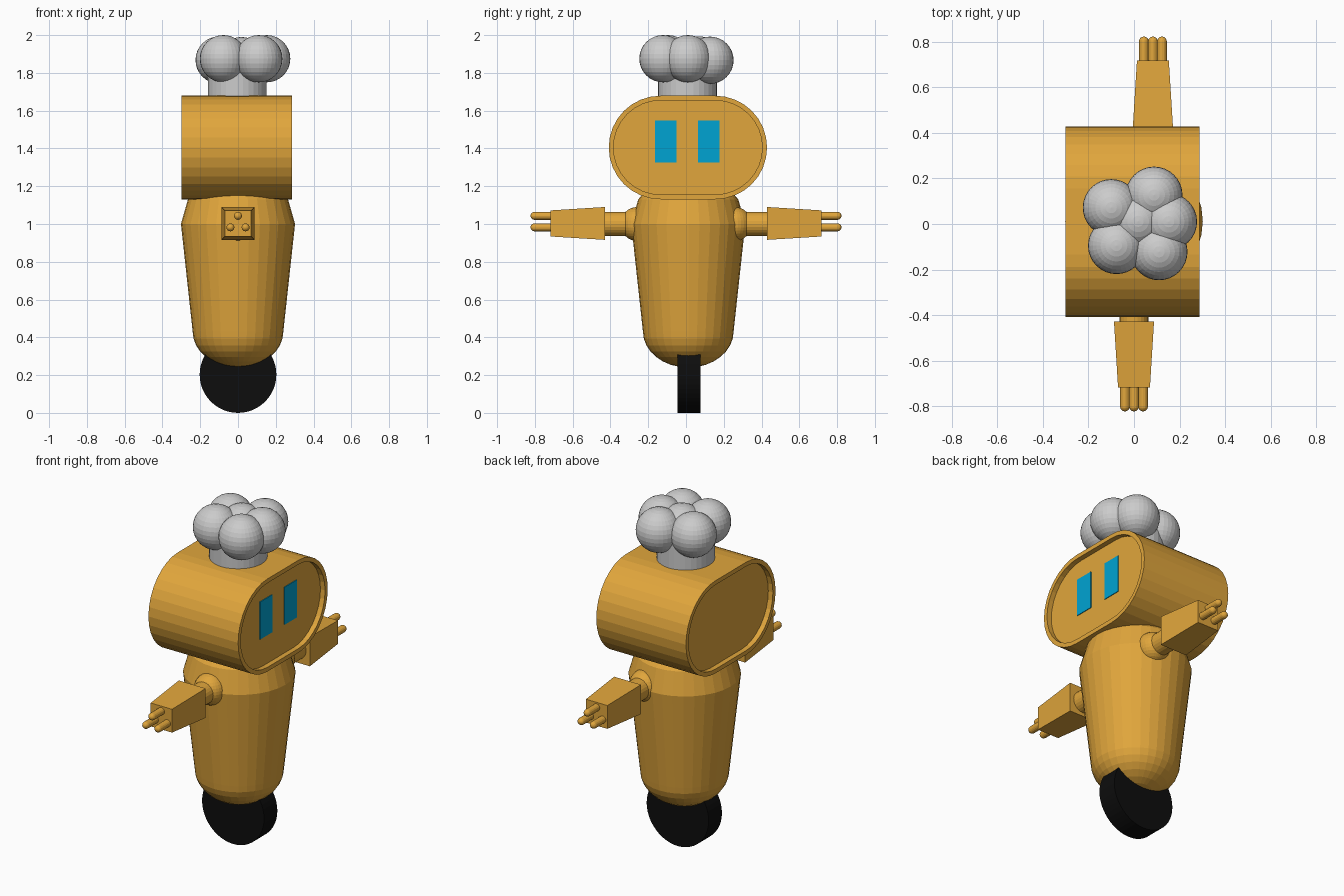
import bpy, bmesh
from math import sin, cos, pi
from mathutils import Vector

if "Cube" in bpy.data.objects:
    bpy.data.objects.remove(bpy.data.objects["Cube"])


def material(name, rgb):
    m = bpy.data.materials.new(name)
    m.diffuse_color = (*rgb, 1)
    m.use_nodes = True
    m.node_tree.nodes["Principled BSDF"].inputs["Base Color"].default_value = m.diffuse_color
    return m


ORANGE = material("orange_paint", (0.75, 0.38, 0.045))
BLUE = material("blue_light", (0.0, 0.37, 0.65))
BLACK = material("black_rubber", (0.004, 0.004, 0.004))


def loft(name, rings, mat=None):
    """Skin a stack of equal-length point rings and cap both ends."""
    bm = bmesh.new()
    loops = [[bm.verts.new(p) for p in ring] for ring in rings]
    n = len(loops[0])
    for a, b in zip(loops, loops[1:]):
        for i in range(n):
            j = (i + 1) % n
            bm.faces.new((a[i], a[j], b[j], b[i]))
    bm.faces.new(loops[0][::-1])
    bm.faces.new(loops[-1])
    bmesh.ops.recalc_face_normals(bm, faces=bm.faces)
    me = bpy.data.meshes.new(name)
    bm.to_mesh(me)
    bm.free()
    ob = bpy.data.objects.new(name, me)
    bpy.context.collection.objects.link(ob)
    if mat:
        me.materials.append(mat)
    return ob


def turned(name, profile, origin, axis, mat=None, n=24):
    """Revolve (radius, height) points about an axis through origin."""
    turn = Vector((0, 0, 1)).rotation_difference(Vector(axis))
    rings = [[Vector(origin) + turn @ Vector((r * cos(2 * pi * i / n), r * sin(2 * pi * i / n), h))
              for i in range(n)] for r, h in profile]
    return loft(name, rings, mat)


def sphere(name, loc, r, mat=None):
    bpy.ops.mesh.primitive_uv_sphere_add(segments=32, ring_count=16, radius=r, location=loc)
    ob = bpy.context.object
    ob.name = name
    if mat:
        ob.data.materials.append(mat)
    return ob


def stadium(x, r, half=0.145, n=16):
    """Pill-shaped outline in the YZ plane."""
    pts = []
    for side in (1, -1):
        for i in range(n + 1):
            a = -pi / 2 + pi * i / n
            pts.append((x, 0.01 + side * (half + r * cos(a)), 1.405 + side * r * sin(a)))
    return pts


def rectangle(cx, y, cz, hx, hz):
    return [(cx + sx * hx, y, cz + sz * hz) for sx, sz in ((-1, -1), (1, -1), (1, 1), (-1, 1))]


# Body: tapered barrel with rounded bottom and domed top
bottom = [(max(0.001, 0.24 * sin(a)), 0.43 - 0.19 * cos(a)) for a in [pi / 2 * i / 8 for i in range(9)]]
top = [(0.302, 1.0), (0.265, 1.13), (0.235, 1.165), (0.16, 1.195), (0.001, 1.21)]
turned("body", bottom + top, (0, 0.012, 0), (0, 0, 1), ORANGE, 32)

# Single wheel
turned("wheel", [(0.203, -0.062), (0.203, 0.062)], (0, 0.016, 0.203), (0, 1, 0), BLACK, 48)

# Head: pill-shaped tube with a recessed panel at each end
R, INNER = 0.274, 0.249
loft("head", [stadium(x, r) for x, r in
              ((-0.27, INNER), (-0.30, INNER), (-0.30, R), (0.287, R), (0.287, INNER), (0.257, INNER))], ORANGE)

# Eyes on the +x panel
for name, y in (("left_eye", -0.107), ("right_eye", 0.121)):
    loft(name, [[(x, y + sy * 0.057, 1.436 + sz * 0.111)
                 for sy, sz in ((-1, -1), (1, -1), (1, 1), (-1, 1))] for x in (0.25, 0.261)], BLUE)

# Arms: shoulder ball, forearm, tapered hand and three rounded fingers
for label, s, cx in (("front", -1, 0.0), ("back", 1, 0.083)):
    sphere(label + "_shoulder", (cx, s * 0.257, 1.0), 0.09, ORANGE)
    turned(label + "_forearm", [(0.063, 0), (0.063, 0.19)], (cx, s * 0.25, 1.0), (0, s, 0), ORANGE)
    loft(label + "_hand", [rectangle(cx, s * 0.428, 1.003, 0.088, 0.087),
                           rectangle(cx, s * 0.717, 1.003, 0.07, 0.069)], ORANGE)
    tip = [(max(0.0005, 0.021 * cos(a)), 0.102 + 0.021 * sin(a)) for a in [pi / 2 * i / 5 for i in range(6)]]
    for k, (dx, z) in enumerate(((0, 1.043), (-0.04, 0.982), (0.04, 0.982))):
        turned(f"{label}_finger_{k + 1}", [(0.021, 0)] + tip, (cx + dx, s * 0.70, z), (0, s, 0), ORANGE, 16)

# Chef hat: band and puffs
turned("hat_band", [(0.156, 0), (0.156, 0.2)], (-0.004, 0.008, 1.66), (0, 0, 1), None, 32)
puffs = ((-0.10, 0.072, 1.868), (0.088, 0.127, 1.867), (0.152, 0.01, 1.875),
         (0.11, -0.122, 1.875), (-0.077, -0.095, 1.875), (0.018, 0.012, 1.865))
for k, p in enumerate(puffs):
    sphere(f"hat_puff_{k + 1}", p, 0.125)
